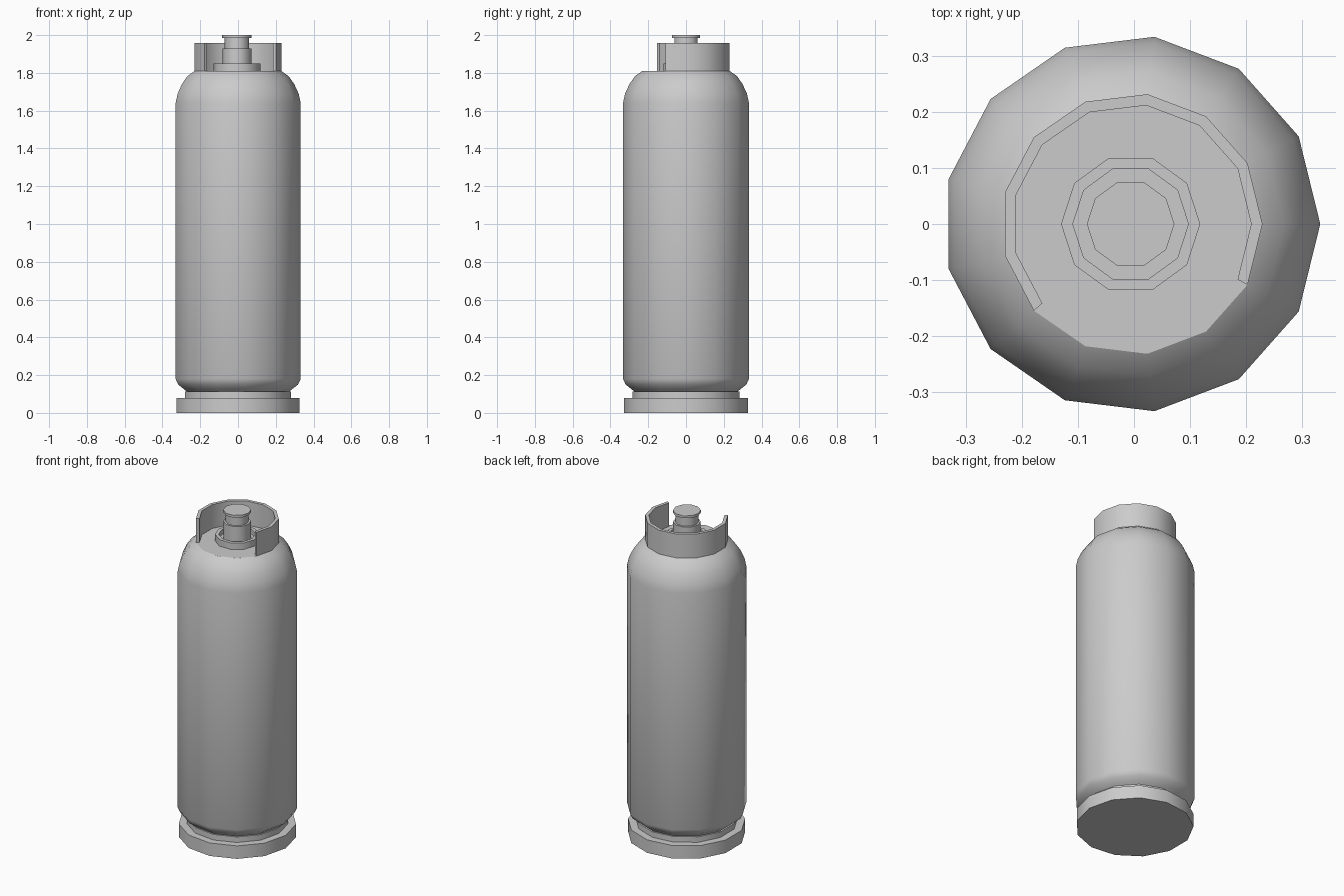
import bpy, bmesh, math

cube = bpy.data.objects.get("Cube")
if cube:
    bpy.data.objects.remove(cube)

metal = bpy.data.materials.new("grey metal")
metal.use_nodes = True
grey = (0.6, 0.6, 0.6, 1)
metal.diffuse_color = grey
metal.node_tree.nodes["Principled BSDF"].inputs["Base Color"].default_value = grey


def lathe(name, profile, sides, cx, smooth, arc=None):
    """Turn a (radius, z) profile; arc = (first, last) corner gives a capped open band."""
    bm = bmesh.new()
    first, last = arc or (0, sides - 1)
    rings = []
    for k in range(first, last + 1):
        a = math.tau * k / sides
        rings.append([bm.verts.new((cx + r * math.cos(a), r * math.sin(a), z))
                      for r, z in profile])
    n = len(profile)
    pairs = list(zip(rings, rings[1:]))
    if arc:
        bm.faces.new(rings[0])
        bm.faces.new(rings[-1])
        steps = range(n)
    else:
        pairs.append((rings[-1], rings[0]))
        bm.faces.new([ring[0] for ring in rings])
        bm.faces.new([ring[-1] for ring in rings])
        steps = range(n - 1)
    for p, q in pairs:
        for i in steps:
            j = (i + 1) % n
            bm.faces.new((p[i], q[i], q[j], p[j]))
    bmesh.ops.recalc_face_normals(bm, faces=bm.faces)
    mesh = bpy.data.meshes.new(name)
    bm.to_mesh(mesh)
    bm.free()
    mesh.materials.append(metal)
    obj = bpy.data.objects.new(name, mesh)
    bpy.context.collection.objects.link(obj)
    bpy.ops.object.select_all(action='DESELECT')
    obj.select_set(True)
    bpy.context.view_layer.objects.active = obj
    bpy.ops.object.shade_smooth_by_angle(angle=math.radians(smooth))
    return obj


CX = -0.004

# Tank with rounded shoulder and tucked-in bottom
lathe("tank_body", [(0.275, 0.113), (0.29, 0.125), (0.322, 0.15), (0.336, 0.18),
                    (0.336, 1.64), (0.325, 1.69), (0.302, 1.74),
                    (0.272, 1.783), (0.233, 1.81)], 13, CX, 32)

# Foot with a narrower collar between it and the tank
lathe("foot_ring", [(0.33, 0), (0.33, 0.08)], 13, CX, 30)
lathe("foot_collar", [(0.285, 0.08), (0.285, 0.114)], 13, CX, 30)

# Guard around the valve, open at the front
lathe("valve_guard", [(0.233, 1.808), (0.233, 1.957), (0.213, 1.957), (0.213, 1.808)],
      13, CX, 30, arc=(-1, 8))

# Valve: recessed flange, then stem with a neck and cap
lathe("valve_flange", [(0.124, 1.808), (0.124, 1.85), (0.103, 1.85), (0.103, 1.82)],
      10, -0.006, 40)
lathe("valve_stem", [(0.077, 1.815), (0.077, 1.93), (0.065, 1.93), (0.065, 1.985),
                     (0.078, 1.985), (0.078, 2.0)], 10, -0.006, 40)
